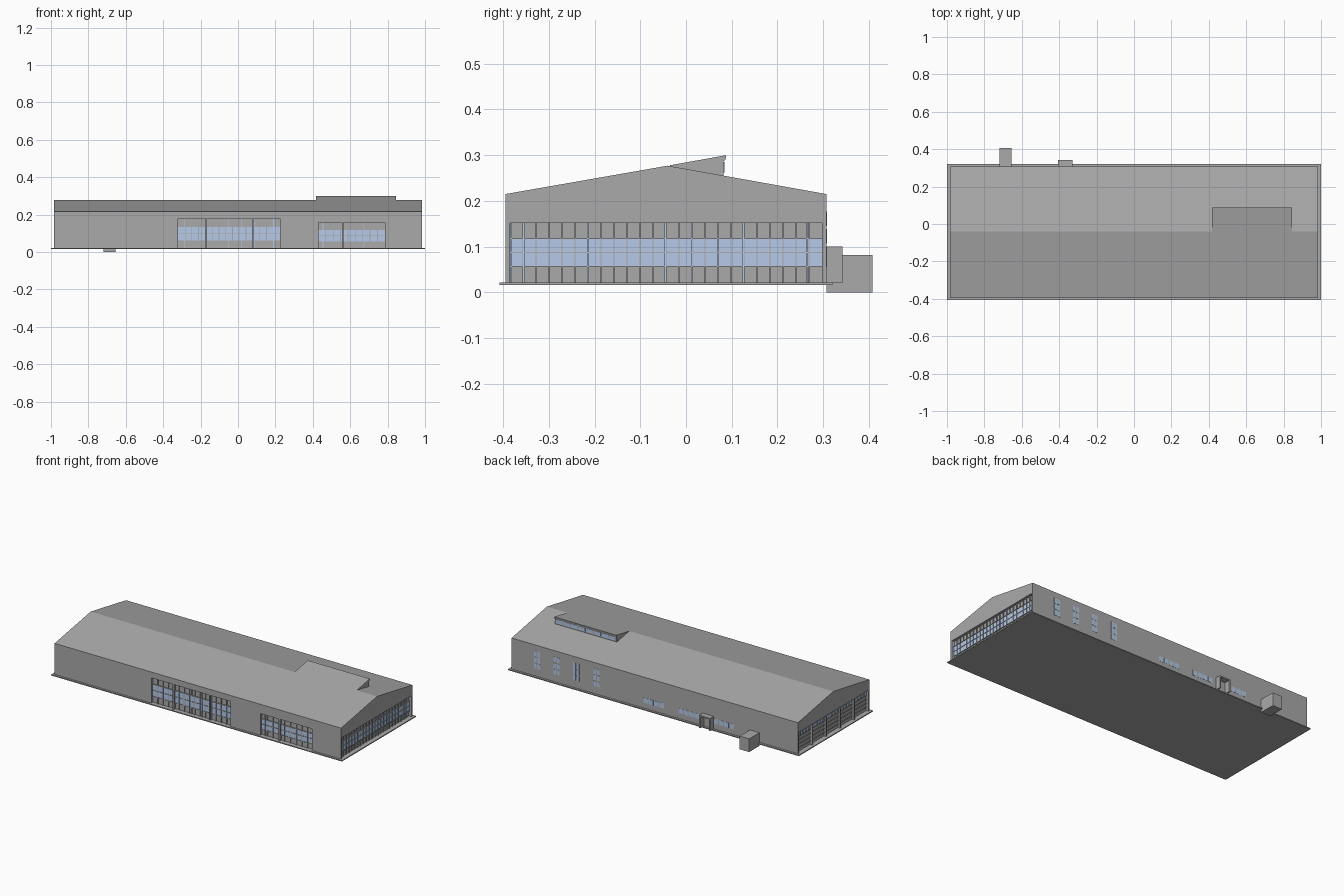
import bpy, bmesh
from mathutils import Vector

if "Cube" in bpy.data.objects:
    bpy.data.objects.remove(bpy.data.objects["Cube"])


def material(name, rgb):
    m = bpy.data.materials.new(name)
    m.diffuse_color = (*rgb, 1)
    m.use_nodes = True
    m.node_tree.nodes["Principled BSDF"].inputs["Base Color"].default_value = m.diffuse_color
    return m


GREY = material("wall grey", (0.40, 0.40, 0.40))
BLUE = material("glass blue", (0.50, 0.64, 0.87))


def finish(name, bm, mat):
    bmesh.ops.recalc_face_normals(bm, faces=bm.faces)
    me = bpy.data.meshes.new(name)
    bm.to_mesh(me)
    bm.free()
    ob = bpy.data.objects.new(name, me)
    bpy.context.collection.objects.link(ob)
    me.materials.append(mat)
    return ob


def boxes(name, items, mat=GREY):
    """One object of many boxes, each (x0, x1, y0, y1, z0, z1)."""
    bm = bmesh.new()
    for x0, x1, y0, y1, z0, z1 in items:
        vs = bmesh.ops.create_cube(bm, size=1)["verts"]
        for v in vs:
            v.co = Vector(((x0 + x1) / 2 + v.co.x * (x1 - x0),
                           (y0 + y1) / 2 + v.co.y * (y1 - y0),
                           (z0 + z1) / 2 + v.co.z * (z1 - z0)))
    return finish(name, bm, mat)


def prism(name, profile, x0, x1, mat=GREY):
    """Extrude a (y, z) profile along x."""
    bm = bmesh.new()
    f = bm.faces.new([bm.verts.new((x0, y, z)) for y, z in profile])
    r = bmesh.ops.extrude_face_region(bm, geom=[f])
    vs = [v for v in r["geom"] if isinstance(v, bmesh.types.BMVert)]
    bmesh.ops.translate(bm, verts=vs, vec=(x1 - x0, 0, 0))
    return finish(name, bm, mat)


def spread(a, b, n):
    return [a + (b - a) * i / n for i in range(n + 1)]


X, YF, YB, FLOOR, EAVE = 0.985, -0.395, 0.307, 0.022, 0.215
RIDGE_Y, RIDGE_Z, DEEP = -0.04, 0.277, 0.016

# ground slab
boxes("ground_slab", [(-1, 1, -0.4075, 0.32, 0.016, FLOOR)])

# main hall with gabled roof
hall = prism("hall", [(YF, FLOOR), (YB, FLOOR), (YB, EAVE),
                      (RIDGE_Y, RIDGE_Z), (YF, EAVE)], -X, X)

# recessed openings in the front and both ends
FRONT = [(-0.32, 0.225, 0.178, 0.06, 0.135, 15), (0.43, 0.785, 0.157, 0.055, 0.12, 9)]
Y0, Y1, TOP = -0.385, 0.297, 0.152
cuts = [(a, b, YF - 0.02, YF + DEEP, 0, t) for a, b, t, *_ in FRONT]
cuts += [(X - DEEP, X + 0.02, Y0, Y1, 0, TOP), (-X - 0.02, -X + DEEP, Y0, Y1, 0, TOP)]
# front corners are shared by end recesses, so each cutter is applied on its own
for c in cuts:
    cutter = boxes("cutter", [c])
    mod = hall.modifiers.new("cut", "BOOLEAN")
    mod.operation, mod.solver, mod.object = "DIFFERENCE", "EXACT", cutter
    bpy.context.view_layer.objects.active = hall
    bpy.ops.object.modifier_apply(modifier=mod.name)
    bpy.data.objects.remove(cutter)

# front glazing: glass band, mullions, tall slits and posts
glass, bars, posts = [], [], []
yb = YF + DEEP
for a, b, t, z0, z1, n in FRONT:
    glass.append((a, b, yb - 0.003, yb + 0.001, z0, z1))
    xs = spread(a, b, n)
    bars += [(x - 0.002, x + 0.002, yb - 0.006, yb, FLOOR, t) for x in xs[1:-1]]
    zm = (z0 + z1) / 2
    bars += [(a, b, yb - 0.006, yb, z - 0.0015, z + 0.0015) for z in (z0, zm, z1)]
for x, t in ((-0.285, .178), (-0.05, .178), (0.02, .178), (0.085, .178),
             (0.19, .178), (0.455, .157), (0.67, .157)):
    glass.append((x - 0.002, x + 0.002, yb - 0.0065, yb, FLOOR, t))
for x, t in ((-0.17, .178), (0.08, .178), (0.56, .157)):
    posts.append((x - 0.004, x + 0.004, YF + 0.001, yb, FLOOR, t))
boxes("front_glass", glass, BLUE)
boxes("front_mullions", bars)
boxes("front_posts", posts)

# right end glazing
xr = X - DEEP
ys = spread(Y0, Y1, 24)
glass = [(xr - 0.001, xr + 0.003, Y0, Y1, 0.057, 0.118)]
glass += [(xr, xr + 0.0065, y - 0.0015, y + 0.0015, FLOOR, TOP)
          for y in (-0.382, -0.355, -0.215, -0.045, 0.012, 0.07, 0.125, 0.265)]
bars = [(xr, xr + 0.006, y - 0.001, y + 0.001, FLOOR, TOP) for y in ys[1:-1]]
bars += [(xr, xr + 0.006, Y0, Y1, z - 0.001, z + 0.001) for z in (0.057, 0.0875, 0.118)]
boxes("right_glass", glass, BLUE)
boxes("right_mullions", bars)

# left end: panelled doors with a window strip above
xl = -X + DEEP
boxes("left_window_strip", [(xl - 0.003, xl + 0.001, Y0, Y1, 0.118, 0.14)], BLUE)
bars = [(xl - 0.006, xl, y - 0.0015, y + 0.0015, 0.118, 0.14) for y in ys[1:-1]]
bars += [(xl - 0.006, xl, Y0, Y1, z - 0.001, z + 0.001) for z in (0.046, 0.07, 0.094, 0.118)]
boxes("left_door_rails", bars)
boxes("left_door_posts", [(-X + 0.001, xl, y - 0.004, y + 0.004, FLOOR, TOP)
                          for y in spread(Y0, Y1, 5)[1:-1]])

# back wall windows: four tall ones and three low strips
panes = []


def window(x0, x1, z0, z1, cols, rows, gap=0.006):
    w, h = (x1 - x0) / cols, (z1 - z0) / rows
    for i in range(cols):
        for j in range(rows):
            panes.append((x0 + i * w + gap / 2, x0 + (i + 1) * w - gap / 2,
                          YB - 0.001, YB + 0.001,
                          z0 + j * h + gap / 2, z0 + (j + 1) * h - gap / 2))


for x in (0.81, 0.675, 0.54, 0.40):
    window(x - 0.024, x + 0.024, 0.065, 0.18, 2, 3)
for x in (0.007, -0.235, -0.475):
    window(x - 0.074, x + 0.074, 0.053, 0.09, 4, 1)
boxes("back_windows", panes, BLUE)

# raised roof light continuing the front slope
D0, D1 = 0.418, 0.845
prism("rooflight_body", [(RIDGE_Y, RIDGE_Z - 0.001), (0.082, 0.25), (0.082, 0.2965)], D0, D1)
prism("rooflight_roof", [(RIDGE_Y, RIDGE_Z), (0.088, 0.30), (0.086, 0.289), (0.08, 0.288)], D0, D1)
boxes("rooflight_glass", [(a + 0.004, b - 0.004, 0.081, 0.084, 0.262, 0.285)
                          for a, b in zip(spread(D0, D1, 8), spread(D0, D1, 8)[1:])], BLUE)

# back door porch
boxes("porch", [(-0.405, -0.397, YB, 0.342, FLOOR, 0.10),
                (-0.338, -0.33, YB, 0.342, FLOOR, 0.10),
                (-0.405, -0.33, YB, 0.342, 0.092, 0.10)])

# back service box
boxes("service_box", [(-0.72, -0.655, YB, 0.4075, 0, 0.082)])
